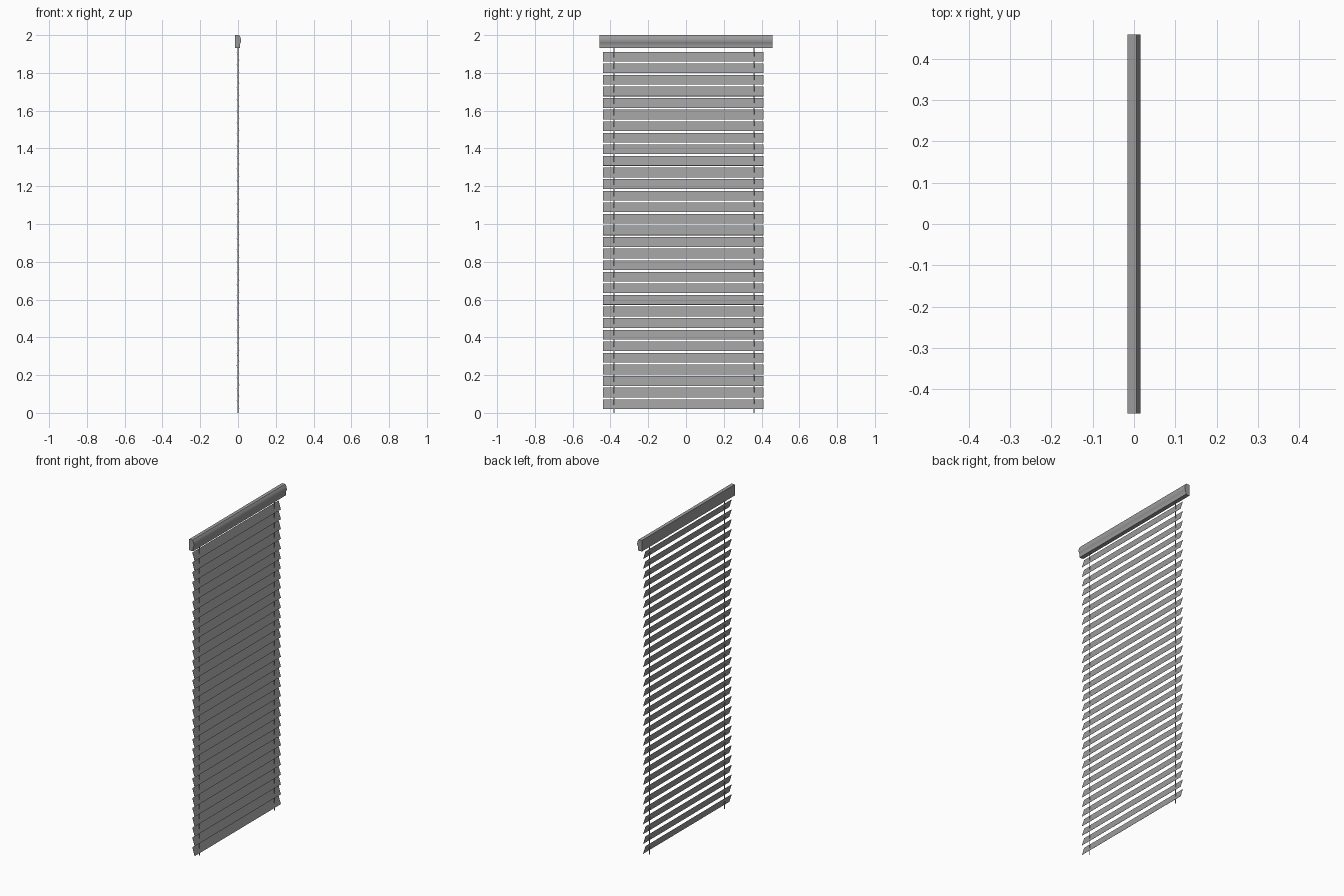
import bpy, bmesh
from mathutils import Matrix

if "Cube" in bpy.data.objects:
    bpy.data.objects.remove(bpy.data.objects["Cube"])

# Dark grey paint
grey = bpy.data.materials.new("dark_grey")
grey.diffuse_color = (0.33, 0.33, 0.33, 1)
grey.use_nodes = True
grey.node_tree.nodes["Principled BSDF"].inputs["Base Color"].default_value = grey.diffuse_color


def make_object(name, bm):
    bmesh.ops.recalc_face_normals(bm, faces=bm.faces[:])
    mesh = bpy.data.meshes.new(name)
    bm.to_mesh(mesh)
    bm.free()
    mesh.materials.append(grey)
    obj = bpy.data.objects.new(name, mesh)
    bpy.context.collection.objects.link(obj)
    return obj


def extrude_profile(name, profile, y0, y1):
    """Sweep a closed (x, z) profile along y."""
    bm = bmesh.new()
    face = bm.faces.new([bm.verts.new((x, y0, z)) for x, z in profile])
    out = bmesh.ops.extrude_face_region(bm, geom=[face])
    verts = [g for g in out["geom"] if isinstance(g, bmesh.types.BMVert)]
    bmesh.ops.translate(bm, verts=verts, vec=(0, y1 - y0, 0))
    return make_object(name, bm)


def smooth(obj, angle):
    bpy.ops.object.select_all(action='DESELECT')
    obj.select_set(True)
    bpy.context.view_layer.objects.active = obj
    bpy.ops.object.shade_smooth_by_angle(angle=angle)


# Head rail with a moulded front
rail = extrude_profile("head_rail", [
    (-0.016, 1.931), (-0.016, 2.0), (0.006, 2.0), (0.008, 1.997),
    (0.012, 1.990), (0.015, 1.982), (0.016, 1.975), (0.016, 1.967),
    (0.014, 1.960), (0.011, 1.954), (0.010, 1.945), (0.010, 1.931)], -0.458, 0.458)
smooth(rail, 0.7)

# Tilted slats: top edge to -x, bottom edge to +x
COUNT, TOP, BOTTOM = 31, 1.886, 0.046
slat_profile = [(-0.0085, 0.0255), (-0.0077, 0.0258), (0.0085, -0.0255), (0.0077, -0.0258)]
first = extrude_profile("slat_01", [(x, z + BOTTOM) for x, z in slat_profile], -0.439, 0.411)
for i in range(1, COUNT):
    slat = bpy.data.objects.new(f"slat_{i + 1:02d}", first.data)
    slat.location.z = i * (TOP - BOTTOM) / (COUNT - 1)
    bpy.context.collection.objects.link(slat)

# Two cords running through the slats
for name, y in (("cord_left", -0.381), ("cord_right", 0.359)):
    bm = bmesh.new()
    bmesh.ops.create_cone(bm, cap_ends=True, segments=8, radius1=0.0025, radius2=0.0025,
                          depth=1.95, matrix=Matrix.Translation((0, y, 0.975)))
    smooth(make_object(name, bm), 0.9)
